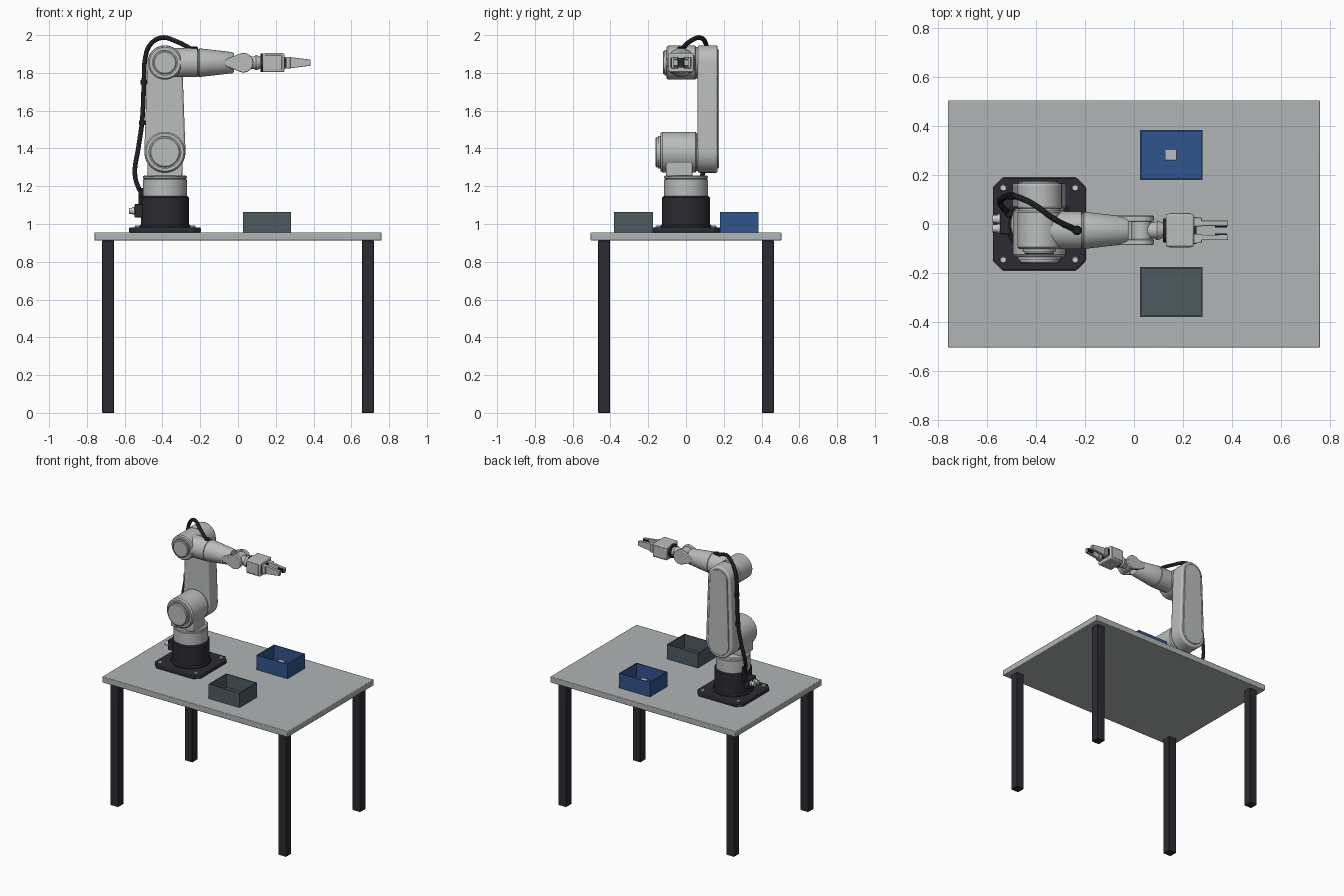
import bpy, bmesh, math
from mathutils import Vector, Matrix

if "Cube" in bpy.data.objects:
    bpy.data.objects.remove(bpy.data.objects["Cube"])


def material(name, rgb):
    m = bpy.data.materials.new(name)
    m.diffuse_color = (*rgb, 1)
    m.use_nodes = True
    m.node_tree.nodes["Principled BSDF"].inputs["Base Color"].default_value = m.diffuse_color
    return m


TABLE = material("table grey", (0.44, 0.46, 0.46))
ARM = material("arm grey", (0.50, 0.51, 0.51))
DARK = material("dark metal", (0.025, 0.024, 0.032))
CABLE = material("cable black", (0.013, 0.014, 0.017))
BLUE = material("bin blue", (0.03, 0.09, 0.27))
SLATE = material("bin slate", (0.075, 0.105, 0.12))
BOLT = material("bolt steel", (0.6, 0.61, 0.62))

AX, AY = -0.387, -0.026      # arm column x, forearm axis y
SZ, EZ = 1.38, 1.854         # shoulder and elbow heights


def finish(name, bm, mat, bevel=0.0, smooth=True):
    bmesh.ops.recalc_face_normals(bm, faces=bm.faces)
    me = bpy.data.meshes.new(name)
    bm.to_mesh(me)
    bm.free()
    ob = bpy.data.objects.new(name, me)
    bpy.context.collection.objects.link(ob)
    me.materials.append(mat)
    if bevel:
        b = ob.modifiers.new("bevel", "BEVEL")
        b.width, b.segments, b.limit_method = bevel, 2, "ANGLE"
        b.angle_limit = math.radians(40)
    if smooth:
        bpy.ops.object.select_all(action="DESELECT")
        ob.select_set(True)
        bpy.context.view_layer.objects.active = ob
        bpy.ops.object.shade_smooth_by_angle(angle=math.radians(35))
    return ob


def box(name, x, y, z, mat, bevel=0.0):
    bm = bmesh.new()
    bmesh.ops.create_cube(bm, size=1)
    for v in bm.verts:
        v.co = Vector(a + (b - a) * (c + 0.5) for (a, b), c in zip((x, y, z), v.co))
    return finish(name, bm, mat, bevel)


def lathe(name, axis, centre, profile, mat, n=48):
    """Turned part: profile is (position along axis, radius), centre is the other two coordinates."""
    bm = bmesh.new()
    rings = []
    for t, r in profile:
        ring = []
        for i in range(n):
            a = 2 * math.pi * i / n
            p = [centre[0] + r * math.cos(a), centre[1] + r * math.sin(a)]
            p.insert("xyz".index(axis), t)
            ring.append(bm.verts.new(p))
        rings.append(ring)
    for a, b in zip(rings, rings[1:]):
        for i in range(n):
            j = (i + 1) % n
            bm.faces.new((a[i], a[j], b[j], b[i]))
    bm.faces.new(rings[0])
    bm.faces.new(rings[-1])
    return finish(name, bm, mat)


def prism(name, outline, axis, lo, hi, mat, bevel=0.0):
    """Extrude a 2D outline along an axis."""
    bm = bmesh.new()
    k = "xyz".index(axis)
    vs = []
    for p in outline:
        q = list(p)
        q.insert(k, lo)
        vs.append(bm.verts.new(q))
    f = bm.faces.new(vs)
    ext = bmesh.ops.extrude_face_region(bm, geom=[f])
    for v in ext["geom"]:
        if isinstance(v, bmesh.types.BMVert):
            v.co[k] = hi
    return finish(name, bm, mat, bevel)


def link(p, r1, q, r2, n=20):
    """Outline wrapped round two circles of different radius."""
    d = Vector(q) - Vector(p)
    base = math.atan2(d.y, d.x) - math.pi / 2
    phi = math.asin((r1 - r2) / d.length)
    out = []
    for c, r, a0, a1 in ((q, r2, phi, math.pi - phi), (p, r1, math.pi - phi, 2 * math.pi + phi)):
        for i in range(n + 1):
            a = base + a0 + (a1 - a0) * i / n
            out.append((c[0] + r * math.cos(a), c[1] + r * math.sin(a)))
    return out


def tube(name, pts, radius, mat):
    cu = bpy.data.curves.new(name, "CURVE")
    cu.dimensions = "3D"
    cu.bevel_depth, cu.bevel_resolution, cu.use_fill_caps = radius, 3, True
    cu.resolution_u = 6
    sp = cu.splines.new("BEZIER")
    sp.bezier_points.add(len(pts) - 1)
    for b, p in zip(sp.bezier_points, pts):
        b.co = p
        b.handle_left_type = b.handle_right_type = "AUTO"
    cu.materials.append(mat)
    ob = bpy.data.objects.new(name, cu)
    bpy.context.collection.objects.link(ob)


# Table
box("table_top", (-0.76, 0.76), (-0.505, 0.505), (0.912, 0.955), TABLE, 0.004)
for sx in (-1, 1):
    for sy in (-1, 1):
        cx, cy = sx * 0.688, sy * 0.434
        box("table_leg", (cx - 0.031, cx + 0.031), (cy - 0.031, cy + 0.031), (0, 0.912), DARK, 0.002)


# Open bins
def bin_tray(name, y0, y1, mat):
    bm = bmesh.new()
    bmesh.ops.create_cube(bm, size=1)
    for v in bm.verts:
        v.co = (0.1525 + v.co.x * 0.254, (y0 + y1) / 2 + v.co.y * (y1 - y0), 1.009 + v.co.z * 0.108)
    top = max(bm.faces, key=lambda f: f.calc_center_median().z)
    bmesh.ops.inset_region(bm, faces=[top], thickness=0.009)
    ext = bmesh.ops.extrude_face_region(bm, geom=[top])
    for v in ext["geom"]:
        if isinstance(v, bmesh.types.BMVert):
            v.co.z = 0.965
    bmesh.ops.delete(bm, geom=[top], context="FACES")
    finish(name, bm, mat)


bin_tray("blue_bin", 0.18, 0.385, BLUE)
bin_tray("slate_bin", -0.38, -0.175, SLATE)
box("sample_cube", (0.127, 0.175), (0.259, 0.307), (0.965, 1.012), ARM, 0.003)

# Pedestal
h, c = 0.19, 0.15
plate = [(c, h), (h, c), (h, -c), (c, -h), (-c, -h), (-h, -c), (-h, c), (-c, h)]
prism("base_plate", [(AX + x, y) for x, y in plate], "z", 0.955, 0.982, DARK, 0.005)
for sx in (-1, 1):
    for sy in (-1, 1):
        lathe("plate_bolt", "z", (AX + sx * 0.147, sy * 0.147),
              [(0.98, 0.014), (0.988, 0.014), (0.992, 0.011)], BOLT, 16)
lathe("base_drum", "z", (AX, 0), [(0.98, 0.135), (0.99, 0.135), (0.998, 0.127), (1.14, 0.127), (1.147, 0.12)], DARK)
lathe("turntable", "z", (AX, 0), [(1.145, 0.116), (1.235, 0.116), (1.237, 0.112), (1.241, 0.112),
                                  (1.243, 0.116), (1.252, 0.116), (1.258, 0.108)], ARM)
box("connector_block", (-0.548, -0.49), (-0.042, 0.045), (1.035, 1.105), DARK, 0.004)
for y in (-0.018, 0.02):
    lathe("connector_plug", "x", (y, 1.07), [(-0.578, 0.016), (-0.56, 0.016), (-0.56, 0.02), (-0.546, 0.02)], BOLT, 20)

# Shoulder
box("shoulder_neck", (AX - 0.092, AX + 0.092), (-0.105, 0.035), (1.252, 1.34), ARM, 0.008)
lathe("shoulder_housing", "y", (AX, SZ), [(-0.135, 0.1), (-0.125, 0.108), (0.05, 0.108), (0.056, 0.1), (0.07, 0.1)], ARM)
lathe("shoulder_cap", "y", (AX, SZ), [(-0.161, 0.074), (-0.156, 0.08), (-0.148, 0.08), (-0.148, 0.087),
                                      (-0.13, 0.087)], ARM)

# Upper arm with raised cover
prism("upper_arm", link((AX, SZ), 0.109, (AX, EZ), 0.092), "y", 0.062, 0.168, ARM, 0.01)
prism("upper_arm_cover", link((AX, SZ), 0.085, (AX, EZ), 0.07), "y", 0.16, 0.176, ARM, 0.003)

# Elbow
lathe("elbow_housing", "y", (AX, EZ), [(-0.103, 0.082), (-0.095, 0.09), (0.048, 0.09), (0.054, 0.083), (0.07, 0.083)], ARM)
lathe("elbow_cap", "y", (AX, EZ), [(-0.123, 0.056), (-0.119, 0.061), (-0.113, 0.061), (-0.113, 0.068), (-0.1, 0.068)], ARM)

# Forearm
lathe("forearm", "x", (AY, EZ), [(AX, 0.077), (-0.215, 0.077), (-0.213, 0.072), (-0.207, 0.072),
                                 (-0.205, 0.076), (-0.03, 0.056), (-0.022, 0.05)], ARM)

# Wrist fork, pivot and flange
for s in (-1, 1):
    ys = sorted((AY + s * 0.036, AY + s * 0.06))
    prism("wrist_fork", link((-0.05, EZ), 0.022, (0.029, EZ), 0.052), "y", *ys, ARM, 0.004)
lathe("wrist_pivot", "y", (0.03, EZ), [(AY - 0.037, 0.042), (AY + 0.037, 0.042)], ARM)
lathe("wrist_stem", "x", (AY, EZ), [(0.03, 0.034), (0.085, 0.034), (0.095, 0.04), (0.107, 0.036), (0.122, 0.03)], ARM)
lathe("tool_flange", "x", (AY, EZ), [(0.118, 0.049), (0.133, 0.049)], DARK)

# Gripper
box("gripper_body", (0.13, 0.245), (AY - 0.067, AY + 0.067), (EZ - 0.05, EZ + 0.05), ARM, 0.007)
box("gripper_band", (0.142, 0.233), (AY - 0.07, AY + 0.07), (EZ - 0.04, EZ + 0.04), ARM, 0.003)
box("gripper_rail", (0.24, 0.256), (AY - 0.055, AY + 0.055), (EZ - 0.025, EZ + 0.025), DARK)
for s in (-1, 1):
    ys = sorted((AY + s * 0.018, AY + s * 0.04))
    finger = [(0.25, -0.03), (0.275, -0.03), (0.385, -0.016), (0.385, 0.016), (0.275, 0.03), (0.25, 0.03)]
    prism("finger", [(x, EZ + z) for x, z in finger], "y", *ys, ARM, 0.002)
    box("finger_root", (0.245, 0.277), sorted((AY + s * 0.016, AY + s * 0.052)), (EZ - 0.03, EZ + 0.03), ARM, 0.002)
    box("finger_pad", (0.332, 0.38), sorted((AY + s * 0.012, AY + s * 0.019)), (EZ - 0.014, EZ + 0.014), CABLE)

# Cable with fittings and clips
tube("cable", [(-0.508, 0.045, 1.16), (-0.53, 0.06, 1.2), (-0.546, 0.09, 1.27), (-0.528, 0.11, 1.4),
               (-0.508, 0.115, 1.54), (-0.498, 0.115, 1.75), (-0.492, 0.113, 1.87), (-0.468, 0.108, 1.945),
               (-0.41, 0.08, 1.985), (-0.325, 0.02, 1.966), (-0.235, AY, 1.92)], 0.0125, CABLE)
lathe("cable_socket", "z", (-0.51, 0.043), [(1.09, 0.018), (1.185, 0.018), (1.19, 0.014)], CABLE, 20)
lathe("cable_gland", "z", (-0.233, AY), [(1.91, 0.02), (1.935, 0.02), (1.94, 0.014)], CABLE, 20)
for x, z in ((-0.508, 1.535), (-0.498, 1.75)):
    lathe("cable_clip", "z", (x, 0.115), [(z - 0.012, 0.017), (z + 0.012, 0.017)], CABLE, 20)
    box("clip_foot", (x, AX - 0.08), (0.107, 0.123), (z - 0.008, z + 0.008), CABLE)
